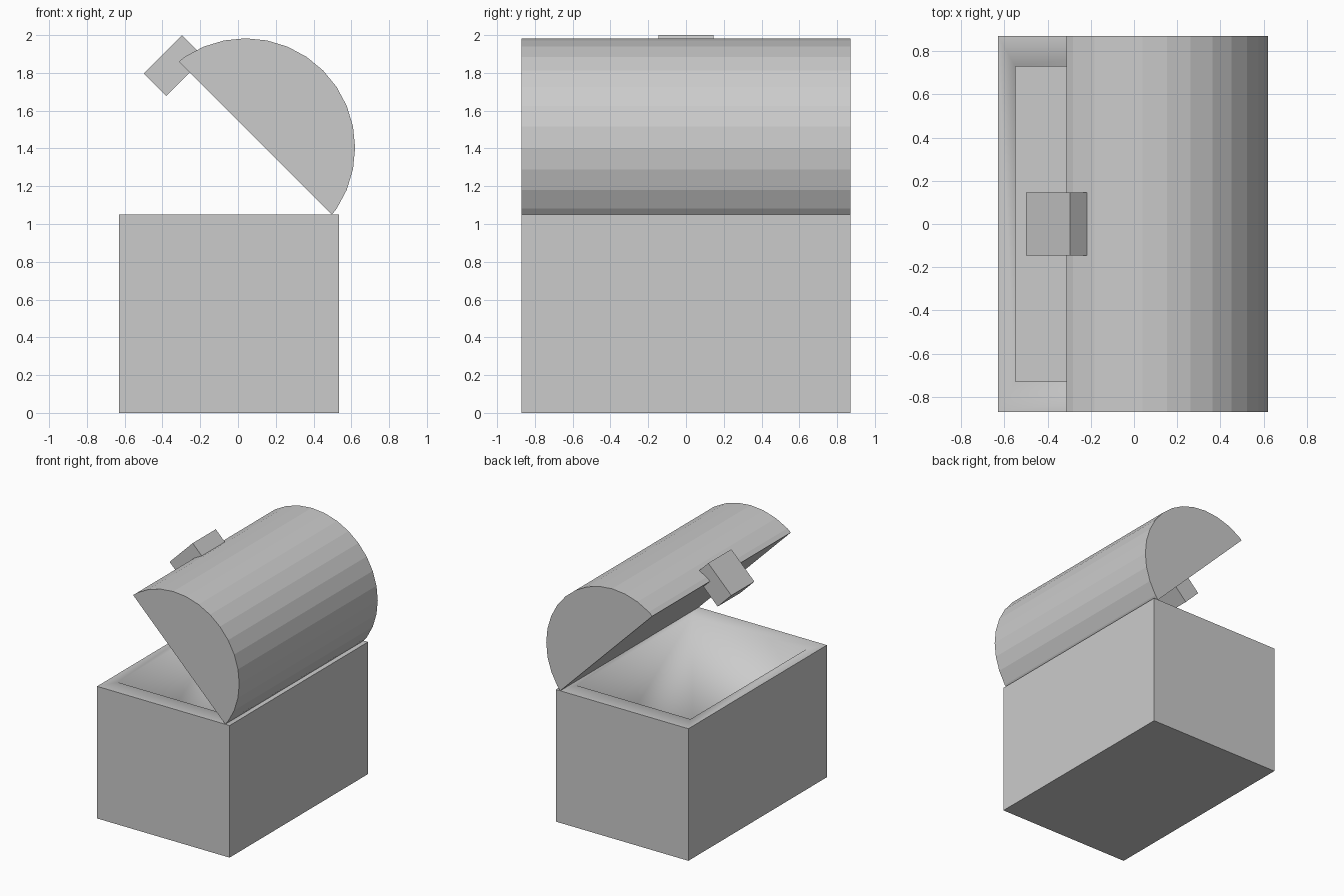
import bpy, bmesh
from math import sin, cos, radians
from mathutils import Vector

if "Cube" in bpy.data.objects:
    bpy.data.objects.remove(bpy.data.objects["Cube"])


def make_object(name, bm):
    bmesh.ops.recalc_face_normals(bm, faces=bm.faces[:])
    mesh = bpy.data.meshes.new(name)
    bm.to_mesh(mesh)
    bm.free()
    obj = bpy.data.objects.new(name, mesh)
    bpy.context.collection.objects.link(obj)
    return obj


def prism(name, profile, half_depth):
    """Extrude an (x, z) profile symmetrically along y."""
    bm = bmesh.new()
    front = [bm.verts.new((x, -half_depth, z)) for x, z in profile]
    back = [bm.verts.new((x, half_depth, z)) for x, z in profile]
    bm.faces.new(front)
    bm.faces.new(back[::-1])
    n = len(profile)
    for i in range(n):
        j = (i + 1) % n
        bm.faces.new((front[i], back[i], back[j], front[j]))
    return make_object(name, bm)


# Chest body: open box with a thick rim and a deep cavity
X0, X1, HALF_Y, TOP = -0.63, 0.535, 0.87, 1.05
bm = bmesh.new()
bmesh.ops.create_cube(bm, size=1)
for v in bm.verts:
    v.co = Vector((X0 if v.co.x < 0 else X1,
                   HALF_Y if v.co.y > 0 else -HALF_Y,
                   TOP if v.co.z > 0 else 0))
outer_edges = bm.edges[:]
bm.faces.ensure_lookup_table()
top = max(bm.faces, key=lambda f: f.calc_center_median().z)
rim = bmesh.ops.inset_individual(bm, faces=[top], thickness=0.115)["faces"]
for v in top.verts:
    v.co.y *= 0.728 / abs(v.co.y)
walls = bmesh.ops.inset_individual(bm, faces=[top], thickness=0)["faces"]
for v in top.verts:
    v.co.z = 0.12

# Inner walls shade softly into the rim, outer and floor edges stay sharp
for f in rim + walls:
    f.smooth = True
for e in outer_edges + list(top.edges):
    e.smooth = False
make_object("chest_body", bm)

# Domed lid, tilted open: 32-sided circle cut by a sloping chord
CX, CZ, R = 0.04, 1.403, 0.58
arc = [(CX + R * cos(radians(a)), CZ + R * sin(radians(a)))
       for a in (-33.75 + 11.25 * i for i in range(15))]
prism("lid", [(0.497, 1.05)] + arc + [(-0.313, 1.86)], HALF_Y)

# Latch block on the lid's free edge
prism("latch", [(-0.5, 1.797), (-0.38, 1.677), (-0.177, 1.88), (-0.297, 2.0)], 0.145)
